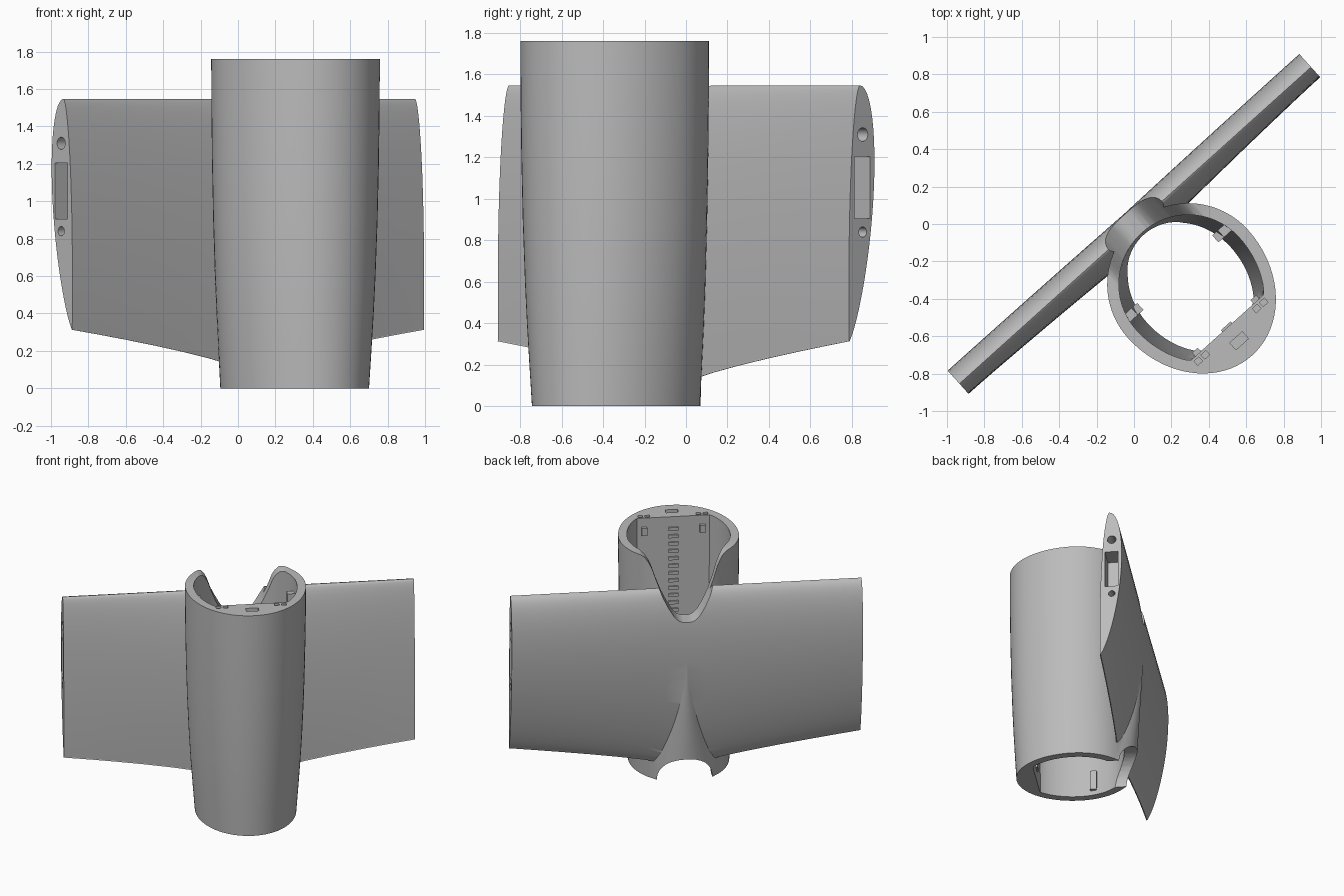
import bpy, bmesh, math
from mathutils import Matrix

if "Cube" in bpy.data.objects:
    bpy.data.objects.remove(bpy.data.objects["Cube"])

# Working frame: x along the wing span, y towards the wing's upper skin, z up
TURN = Matrix.Rotation(math.radians(42), 4, 'Z')
grey = bpy.data.materials.new("light_grey")
grey.diffuse_color = (0.5, 0.5, 0.5, 1)
grey.use_nodes = True
grey.node_tree.nodes["Principled BSDF"].inputs["Base Color"].default_value = grey.diffuse_color


def loft(name, rings):
    """Closed solid through rings with equal point counts."""
    bm = bmesh.new()
    vs = [[bm.verts.new(p) for p in r] for r in rings]
    n = len(rings[0])
    for a, b in zip(vs, vs[1:]):
        for i in range(n):
            j = (i + 1) % n
            bm.faces.new((a[i], a[j], b[j], b[i]))
    bm.faces.new(vs[0][::-1])
    bm.faces.new(vs[-1])
    bmesh.ops.recalc_face_normals(bm, faces=bm.faces)
    me = bpy.data.meshes.new(name)
    bm.to_mesh(me)
    bm.free()
    ob = bpy.data.objects.new(name, me)
    bpy.context.collection.objects.link(ob)
    me.materials.append(grey)
    return ob


def box(name, u, n, z, su, sn, sz):
    q = [(u - su / 2, -n - sn / 2), (u + su / 2, -n - sn / 2),
         (u + su / 2, -n + sn / 2), (u - su / 2, -n + sn / 2)]
    return loft(name, [[(x, y, h) for x, y in q] for h in (z - sz / 2, z + sz / 2)])


def prism(name, outline, y0, y1):
    return loft(name, [[(x, y, z) for x, z in outline] for y in (y0, y1)])


def boolean(ob, other, op):
    m = ob.modifiers.new("cut", 'BOOLEAN')
    m.operation, m.solver, m.object = op, 'EXACT', other
    bpy.context.view_layer.objects.active = ob
    bpy.ops.object.modifier_apply(modifier=m.name)
    bpy.data.objects.remove(other)


# Fuselage tube: egg-shaped sections, narrowing downwards (height, fullness)
LEVELS = [(0, 0), (.2, .22), (.4, .43), (.6, .6), (.9, .79), (1.2, .91), (1.5, .98), (1.76, 1)]


def section(z, f, wall=0.0, floor=9.0, count=80):
    a = .362 + .07 * f - wall
    far, near = .455 + .06 * f - wall, .42 + .01 * f - wall
    mid = .44 - .01 * f
    ring = []
    for i in range(count):
        t = math.tau * i / count
        n = min(mid + (far if math.sin(t) > 0 else near) * math.sin(t), floor)
        ring.append((a * math.cos(t), -n, z))
    return ring


body = loft("fuselage_and_wing", [section(z, f) for z, f in LEVELS])


# Wing: flat lower skin towards the tube, curved upper skin, swept trailing edge
def airfoil(u):
    r = abs(u) / 1.265
    low = .07 + .243 * r ** 0.68
    top, steps = 1.547, 26
    back, front = [], []
    for i in range(steps + 1):
        t = (1 - math.cos(math.pi * i / steps)) / 2
        z = top + (low - top) * t
        mid = .01 + (.07 + .03 * (1 - r) ** 2) * t
        h = .275 * t ** .5 * (1 - t) ** .75 if 0 < t < 1 else 0
        g = .09 * (2 - r) * t ** .5 * (1 - t)
        if i == steps:
            g, h = .003, .003
        back.append((u, -(mid - h), z))
        front.append((u, -(mid + g), z))
    return back + front[:0:-1]


spans = [-1.265, -1.08, -.9, -.68, -.47, -.3, -.15, 0, .15, .3, .47, .68, .9, 1.08, 1.265]
boolean(body, loft("wing", [airfoil(u) for u in spans]), 'UNION')


# Tail fairing: a half cone that grows out of the wing's upper skin
def fairing(z):
    k = max(0, (.93 - z) / .8)
    ridge, close = -.068 + .048 * k, .03 + .15 * min(k, 1)
    w = .06 + .22 * min(k, 1)
    return [(w * i / 12, -(ridge + (close - ridge) * (i / 12) ** 2), z) for i in range(-12, 13)]


boolean(body, loft("fairing", [fairing(z) for z in (0, .13, .33, .53, .73, .93)]), 'UNION')

# Open interior with a flat floor on the far side
cav = [(-.05, -.03)] + LEVELS[1:-1] + [(1.85, 1)]
boolean(body, loft("cavity", [section(z, f, .062, .745) for z, f in cav]), 'DIFFERENCE')

# Saddle notch above the wing and arch below it
half = [(.03, 1.303), (.06, 1.315), (.09, 1.345), (.13, 1.41), (.17, 1.49), (.205, 1.58),
        (.235, 1.67), (.255, 1.71), (.28, 1.745), (.32, 1.764), (.32, 1.9)]
saddle = half + [(-x, z) for x, z in reversed(half)]
boolean(body, prism("saddle_cut", saddle, -.3, .4), 'DIFFERENCE')
arch = [(.2 * math.cos(math.pi * i / 16), .2 * math.sin(math.pi * i / 16)) for i in range(17)]
arch = [(.2, -.1)] + arch + [(-.2, -.1)]
boolean(body, prism("arch_cut", arch, -.3, .4), 'DIFFERENCE')

# Joiner pocket and pin holes in each wing tip
for s in (-1, 1):
    boolean(body, box("pocket", s * 1.25, -.006, 1.055, .3, .1, .3), 'DIFFERENCE')
    for z, r in ((1.31, .033), (.84, .025)):
        rings = [[(s * x, .008 + r * math.cos(math.tau * i / 20), z + r * math.sin(math.tau * i / 20))
                  for i in range(20)] for x in (1.1, 1.35)]
        boolean(body, loft("pin_hole", rings), 'DIFFERENCE')

# Slots in the top face
boolean(body, box("slot", 0, .84, 1.76, .09, .05, .08), 'DIFFERENCE')
for s in (-1, 1):
    for u in (.185, .235):
        boolean(body, box("slot", s * u, .775, 1.76, .035, .03, .06), 'DIFFERENCE')

parts = [body]
# Small guide blocks on the inner walls
for s in (-1, 1):
    parts.append(box("guide_block", s * .345, .35, 1.6, .07, .05, .1))
    parts.append(box("guide_block", s * .21, .735, 1.66, .04, .03, .06))
    parts.append(box("guide_block", s * .3, .35, .12, .06, .05, .16))
# Ladder of ribs down the floor
for i in range(28):
    parts.append(box("floor_rib", 0, .742, .1 + i * .058, .07, .018, .025))

for ob in parts:
    ob.data.transform(TURN)
    bpy.ops.object.select_all(action='DESELECT')
    ob.select_set(True)
    bpy.context.view_layer.objects.active = ob
    bpy.ops.object.shade_smooth_by_angle(angle=math.radians(30))
